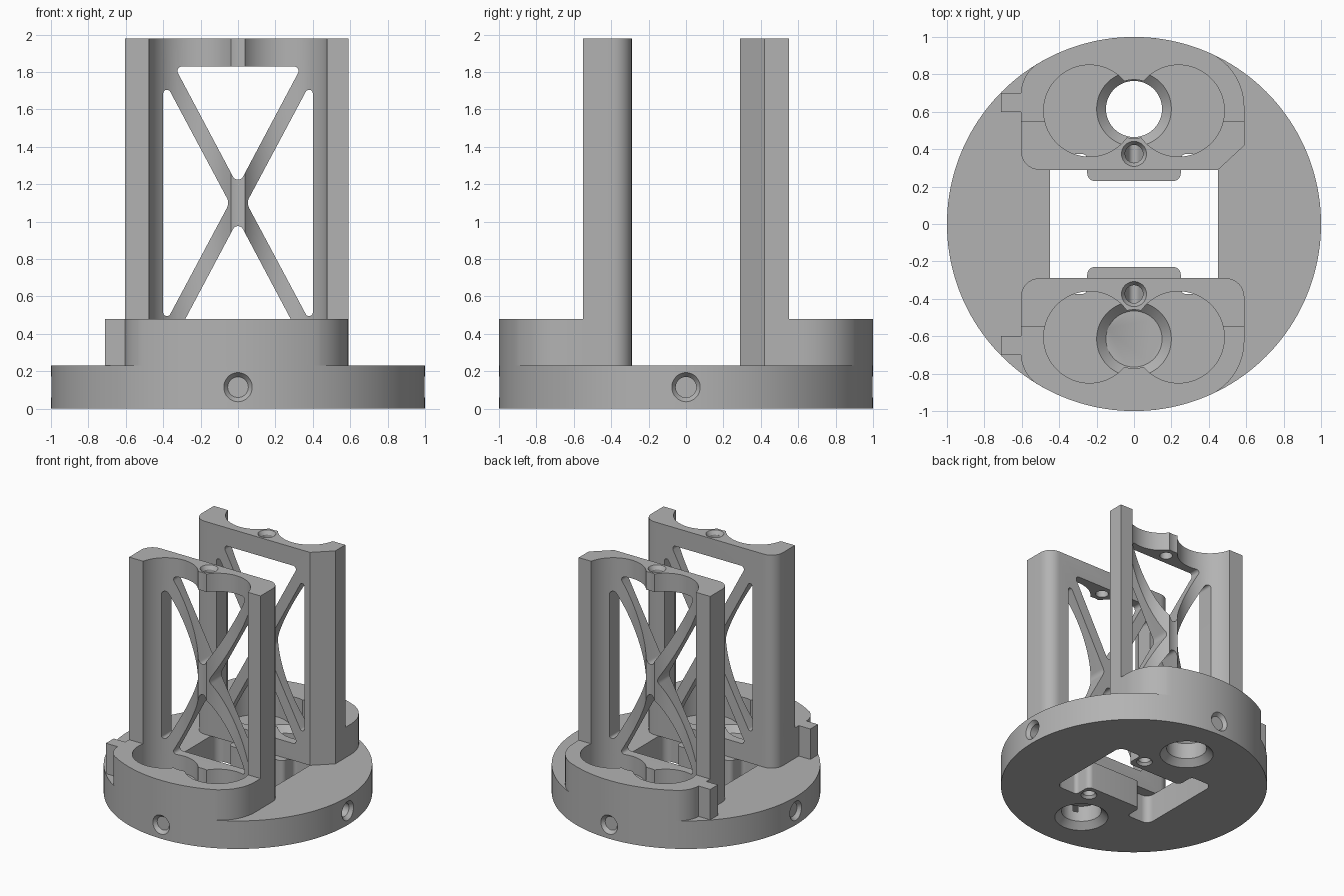
import bpy, bmesh
from math import sin, cos, tan, pi, radians, acos, atan2
from mathutils import Vector, Matrix

cube = bpy.data.objects.get("Cube")
if cube:
    bpy.data.objects.remove(cube)

grey = bpy.data.materials.new("plain grey")
grey.use_nodes = True
grey.diffuse_color = (0.45, 0.45, 0.45, 1)
grey.node_tree.nodes["Principled BSDF"].inputs["Base Color"].default_value = grey.diffuse_color

BASE_TOP, BLOCK_TOP, TOP, MID = 0.23, 0.48, 1.98, 1.1


def finish(name, bm):
    bmesh.ops.recalc_face_normals(bm, faces=bm.faces)
    mesh = bpy.data.meshes.new(name)
    bm.to_mesh(mesh)
    bm.free()
    mesh.materials.append(grey)
    obj = bpy.data.objects.new(name, mesh)
    bpy.context.collection.objects.link(obj)
    return obj


def rounded(corners, steps=8):
    """Fillet each (x, y, radius) corner of a closed outline."""
    out = []
    for i, (x, y, r) in enumerate(corners):
        p = Vector((x, y))
        if r == 0:
            out.append(p)
            continue
        a = (Vector(corners[i - 1][:2]) - p).normalized()
        b = (Vector(corners[(i + 1) % len(corners)][:2]) - p).normalized()
        half = acos(max(-1, min(1, a.dot(b)))) / 2
        centre = p + (a + b).normalized() * (r / sin(half))
        start = p + a * (r / tan(half)) - centre
        end = p + b * (r / tan(half)) - centre
        sweep = atan2(start.x * end.y - start.y * end.x, start.dot(end))
        for k in range(steps + 1):
            t = sweep * k / steps
            out.append(centre + Vector((start.x * cos(t) - start.y * sin(t),
                                        start.x * sin(t) + start.y * cos(t))))
    return out


def prism(name, pts, lo, hi, place):
    """Extrude an outline from lo to hi; place maps (u, v, depth) to x, y, z."""
    bm = bmesh.new()
    face = bm.faces.new([bm.verts.new(place(p[0], p[1], lo)) for p in pts])
    new = bmesh.ops.extrude_face_region(bm, geom=[face])["geom"]
    shift = Vector(place(0, 0, hi)) - Vector(place(0, 0, lo))
    bmesh.ops.translate(bm, vec=shift, verts=[g for g in new if isinstance(g, bmesh.types.BMVert)])
    return finish(name, bm)


def cone(name, start, axis, length, r1, r2, segments=48):
    start, axis = Vector(start), Vector(axis).normalized()
    bm = bmesh.new()
    turn = Vector((0, 0, 1)).rotation_difference(axis).to_matrix().to_4x4()
    bmesh.ops.create_cone(bm, cap_ends=True, segments=segments, radius1=r1, radius2=r2, depth=length,
                          matrix=Matrix.Translation(start + axis * length / 2) @ turn)
    return finish(name, bm)


def combine(obj, tool, operation="DIFFERENCE"):
    mod = obj.modifiers.new("combine", "BOOLEAN")
    mod.operation, mod.solver, mod.object = operation, "EXACT", tool
    bpy.context.view_layer.objects.active = obj
    bpy.ops.object.modifier_apply(modifier=mod.name)
    bpy.data.objects.remove(tool)


def drill(obj, start, axis, length, r_mouth, r, sink):
    """Straight bore with a conical mouth."""
    start, axis = Vector(start), Vector(axis).normalized()
    combine(obj, cone("bore", start - axis * 0.02, axis, length + 0.02, r, r))
    slope = (r_mouth - r) / sink
    combine(obj, cone("sink", start - axis * 0.01, axis, sink + 0.01, r_mouth + slope * 0.01, r))


def smooth(obj):
    bpy.ops.object.select_all(action="DESELECT")
    obj.select_set(True)
    bpy.context.view_layer.objects.active = obj
    bpy.ops.object.shade_smooth_by_angle(angle=radians(30))


def flat(u, v, d):
    return (u, v, d)


# Round base with an H-shaped slot, so two lugs reach into the opening
base = cone("round_base", (0, 0, 0), (0, 0, 1), BASE_TOP, 1, 1, 160)
W, D, LX, LY = 0.45, 0.375, 0.25, 0.23
quarter = [(LX, LY, 0.04), (LX, D, 0.03), (W, D, 0.06)]
slot = []
for sx, sy in ((1, 1), (1, -1), (-1, -1), (-1, 1)):
    part = [(x * sx, y * sy, r) for x, y, r in quarter]
    slot += part if sx * sy > 0 else part[::-1]
combine(base, prism("slot", rounded(slot), -0.1, 0.5, flat))

for s in (1, -1):
    # Large central bores, flared at both ends
    drill(base, (0, s * 0.615, 0), (0, 0, 1), 0.5, 0.2, 0.15, 0.05)
    drill(base, (0, s * 0.615, BASE_TOP), (0, 0, -1), 0.1, 0.2, 0.15, 0.05)
    # Screw holes in the lugs and radial holes in the rim
    drill(base, (0.17, s * 0.325, 0), (0, 0, 1), 0.2, 0.06, 0.045, 0.02)
    drill(base, (0, s, BASE_TOP / 2), (0, -s, 0), 0.22, 0.078, 0.055, 0.03)
    drill(base, (s, 0, BASE_TOP / 2), (-s, 0, 0), 0.4, 0.078, 0.055, 0.03)
smooth(base)

# Window outlines of the crossed frame, in x and z
side_window = [(0.4, MID + 0.665, 0.02), (0.045, MID, 0.06), (0.4, MID - 0.665, 0.02)]
end_window = [(-0.34, MID + 0.73, 0.025), (0.34, MID + 0.73, 0.025), (0, MID + 0.09, 0.03)]
windows = [side_window, [(-x, z, r) for x, z, r in side_window],
           end_window, [(x, 2 * MID - z, r) for x, z, r in end_window]]


def holder(name, s):
    def place(u, v, d):
        return (u, v * s, d)

    def upright_place(u, v, d):
        return (u, d * s, v)

    # Inner edge: both left corners round, the right one bevelled at the back
    right = [(0.45, 0.29, 0), (0.59, 0.42, 0)] if s > 0 else [(0.59, 0.29, 0.1)]
    inner = [(-0.605, 0.29, 0.1)] + right
    # Foot block follows the rim of the base
    a0, a1 = acos(0.43), acos(-0.53)
    rim = [(cos(a0 + (a1 - a0) * i / 32), sin(a0 + (a1 - a0) * i / 32), 0) for i in range(33)]
    foot = rounded(inner + [(0.59, 0.8, 0.32)] + rim + [(-0.605, 0.785, 0.2)])
    body = prism(name, foot, BASE_TOP, BLOCK_TOP, place)
    post = rounded(inner + [(0.59, 0.55, 0), (-0.605, 0.55, 0)])
    combine(body, prism("upright", post, BASE_TOP, TOP, place), "UNION")
    tab = [(-0.71, 0.6), (-0.55, 0.6), (-0.55, 0.7), (-0.71, 0.7)]
    combine(body, prism("tab", tab, BASE_TOP, BLOCK_TOP, place), "UNION")
    # Twin round pockets joined through the middle
    for x, y, r in ((-0.238, 0.605, 0.245), (0.238, 0.605, 0.245), (0, 0.615, 0.157)):
        combine(body, cone("pocket", (x, s * y, 0.1), (0, 0, 1), 2.2, r, r, 80))
    # Crossed frame windows
    for outline in windows:
        combine(body, prism("window", rounded(outline), 0.15, 0.56, upright_place))
    # Screw hole in the top bar
    drill(body, (0, s * 0.375, TOP), (0, 0, -1), 0.3, 0.067, 0.048, 0.03)
    smooth(body)


holder("back_holder", 1)
holder("front_holder", -1)
